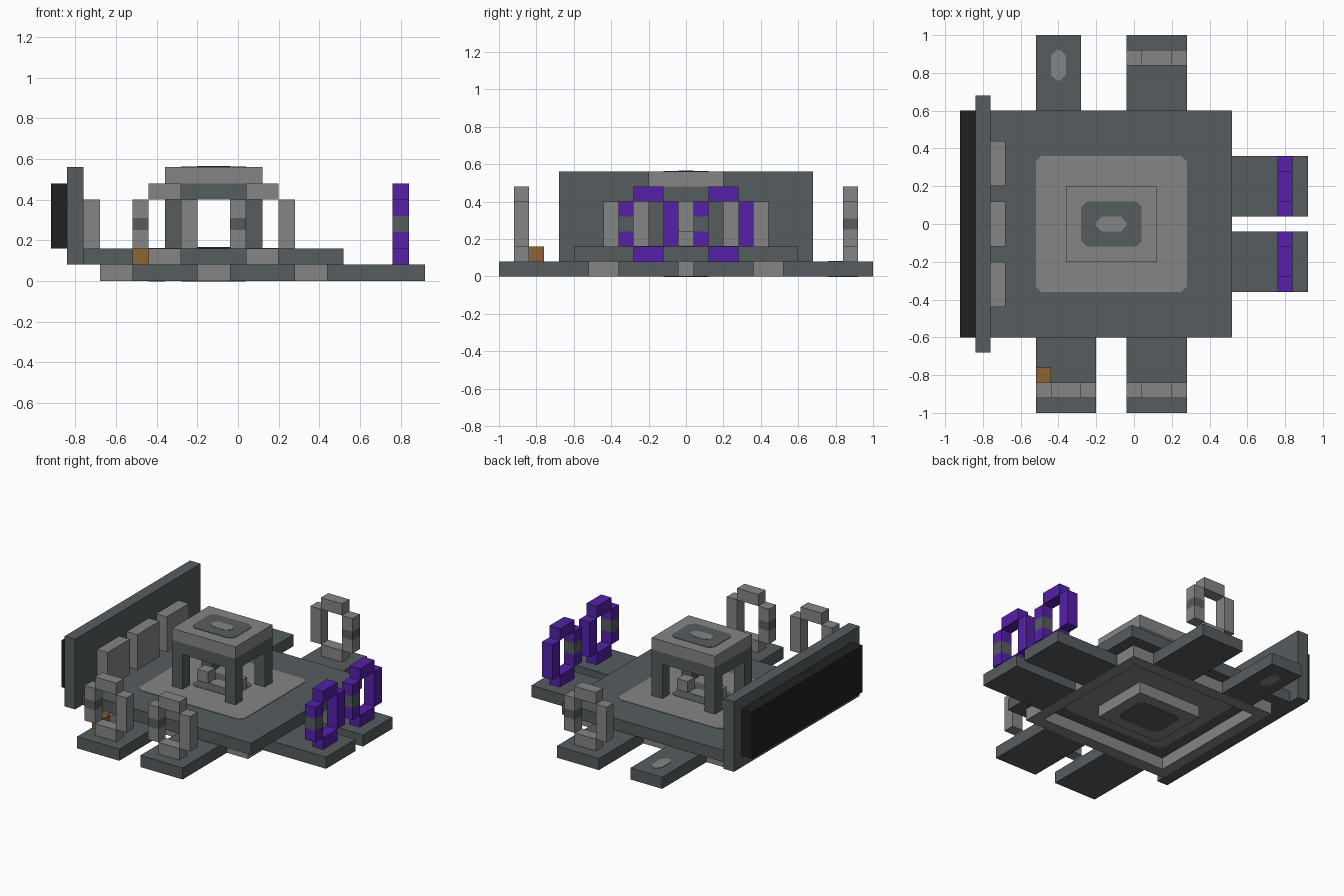
import bpy
import bmesh

if "Cube" in bpy.data.objects:
    bpy.data.objects.remove(bpy.data.objects["Cube"])


def material(name, rgb):
    m = bpy.data.materials.new(name)
    m.use_nodes = True
    m.diffuse_color = (*rgb, 1)
    m.node_tree.nodes["Principled BSDF"].inputs["Base Color"].default_value = (*rgb, 1)
    return m


DARK = material("slate grey", (0.094, 0.107, 0.114))
LIGHT = material("light grey", (0.235, 0.235, 0.235))
PURPLE = material("purple", (0.09, 0.015, 0.4))
ORANGE = material("orange brown", (0.27, 0.13, 0.035))
BLACK = material("black", (0.015, 0.015, 0.015))


def prism(name, x, y, z, mat, cut=0.0):
    """Upright box between x, y and z limits, with optional cut corners."""
    (x0, x1), (y0, y1), (z0, z1) = x, y, z
    if cut:
        outline = [(x0 + cut, y0), (x1 - cut, y0), (x1, y0 + cut), (x1, y1 - cut),
                   (x1 - cut, y1), (x0 + cut, y1), (x0, y1 - cut), (x0, y0 + cut)]
    else:
        outline = [(x0, y0), (x1, y0), (x1, y1), (x0, y1)]
    bm = bmesh.new()
    base = bm.faces.new([bm.verts.new((px, py, z0)) for px, py in outline])
    top = bmesh.ops.extrude_face_region(bm, geom=[base])["geom"]
    bmesh.ops.translate(bm, vec=(0, 0, z1 - z0),
                        verts=[v for v in top if isinstance(v, bmesh.types.BMVert)])
    bmesh.ops.recalc_face_normals(bm, faces=bm.faces)
    mesh = bpy.data.meshes.new(name)
    bm.to_mesh(mesh)
    bm.free()
    mesh.materials.append(mat)
    obj = bpy.data.objects.new(name, mesh)
    bpy.context.collection.objects.link(obj)
    return obj


def plate(name, x, y, z, mat, cut=0.03, lift=0.003):
    """Thin painted patch lying on a horizontal surface."""
    prism(name, x, y, sorted((z, z + lift)), mat, cut)


U = 0.08            # module of the whole design
CX = -0.12          # middle of the platform along x


def around(c, h):
    return (c - h, c + h)


# Platform slab with painted centre on both sides
prism("platform", (-0.76, 0.52), (-0.6, 0.6), (U, 2 * U), DARK)
for side, z, s in (("top", 2 * U, 1), ("bottom", U, -1)):
    plate("platform_inlay_" + side, around(CX, 0.4), around(0, 0.36), z, LIGHT, lift=0.003 * s)
plate("floor_octagon", around(CX, 0.16), around(0, 0.12), 2 * U, DARK, lift=0.005)
plate("floor_centre", around(CX, 0.08), around(0, 0.04), 2 * U, LIGHT, lift=0.007)

# Supporting ring and core under the platform
for s, side in ((-1, "front"), (1, "back")):
    prism("base_ring_" + side, (-0.68, 0.44), sorted((s * 0.44, s * 0.52)), (0, U), LIGHT)
for x, side in ((-0.68, "right"), (0.36, "left")):
    prism("base_ring_" + side, (x, x + U), (-0.44, 0.44), (0, U), LIGHT)
prism("base_core", around(CX, 0.24), around(0, 0.2), (0, U), LIGHT)
plate("core_octagon", around(CX, 0.16), around(0, 0.12), 0, DARK, lift=-0.003)

# Landing pads
prism("front_pad_right", (-0.52, -0.2), (-1, -0.52), (0, U), DARK)
prism("front_pad_left", (-0.04, 0.28), (-1, -0.52), (0, U), DARK)
prism("back_pad_left", (-0.04, 0.28), (0.52, 1), (0, U), DARK)
prism("back_pad_right", (-0.52, -0.28), (0.52, 1), (0, U), DARK)
for z, s in ((U, 1), (0, -1)):
    plate("pad_inlay", (-0.44, -0.36), (0.76, 0.92), z, LIGHT, lift=0.003 * s)
for y in (-0.36, 0.04):
    prism("side_pad", (0.44, 0.92), (y, y + 4 * U), (0, U), DARK)


def gate(name, start, depth, axis, mat, band_first, band):
    """Ring-shaped gate, four modules wide; one post carries a dark band."""
    def bar(part, a, b, z, m):
        span, thick = (start + a * U, start + b * U), (depth, depth + U)
        x, y = (span, thick) if axis == "x" else (thick, span)
        prism(name + "_" + part, x, y, z, m)
    bar("sill", 1, 3, (U, 2 * U), mat)
    bar("lintel", 1, 3, (5 * U, 6 * U), mat)
    banded, plain = (0, 3) if band_first else (3, 0)
    bar("plain_post", plain, plain + 1, (2 * U, 5 * U), mat)
    low, high = around(0.28, band)
    bar("post_bottom", banded, banded + 1, (2 * U, low), mat)
    bar("post_band", banded, banded + 1, (low, high), DARK)
    bar("post_top", banded, banded + 1, (high, 5 * U), mat)


gate("front_gate_right", -0.52, -0.92, "x", LIGHT, True, 0.03)
gate("front_gate_left", -0.04, -0.92, "x", LIGHT, True, 0.03)
gate("back_gate", -0.04, 0.84, "x", LIGHT, False, 0.03)
for y in (-0.36, 0.04):
    gate("purple_gate", y, 0.76, "y", PURPLE, True, 0.04)
prism("orange_block", (-0.52, -0.44), (-0.84, -0.76), (U, 2 * U), ORANGE)

# Central pavilion: legs, beams, roof and two small seats
for x in (-0.36, 0.04):
    for y in (-0.2, 0.12):
        prism("pavilion_leg", (x, x + U), (y, y + U), (2 * U, 6 * U), DARK)
    prism("pavilion_side_beam", (x, x + U), (-0.12, 0.12), (5 * U, 6 * U), DARK)
for y in (-0.2, 0.12):
    prism("pavilion_beam", (-0.28, 0.04), (y, y + U), (5 * U, 6 * U), DARK)
prism("pavilion_roof", around(CX, 0.24), around(0, 0.2), (6 * U, 7 * U), LIGHT)
plate("roof_octagon", around(CX, 0.16), around(0, 0.12), 7 * U, DARK)
plate("roof_centre", around(CX, 0.08), around(0, 0.04), 7 * U, LIGHT, lift=0.005)
for x in (-0.24, 0.0):
    prism("small_seat", around(x, 0.04), around(0, 0.04), (2 * U, 3 * U), LIGHT)

# Large wall panel with dark backing and three cabinets
prism("wall_panel", (-0.84, -0.76), around(0, 0.68), (U, 7 * U), DARK)
prism("wall_backing", (-0.92, -0.84), around(0, 0.6), (2 * U, 6 * U), BLACK)
for y in (-0.32, 0, 0.32):
    prism("wall_cabinet", (-0.76, -0.68), around(y, 0.12), (2 * U, 5 * U), LIGHT)
